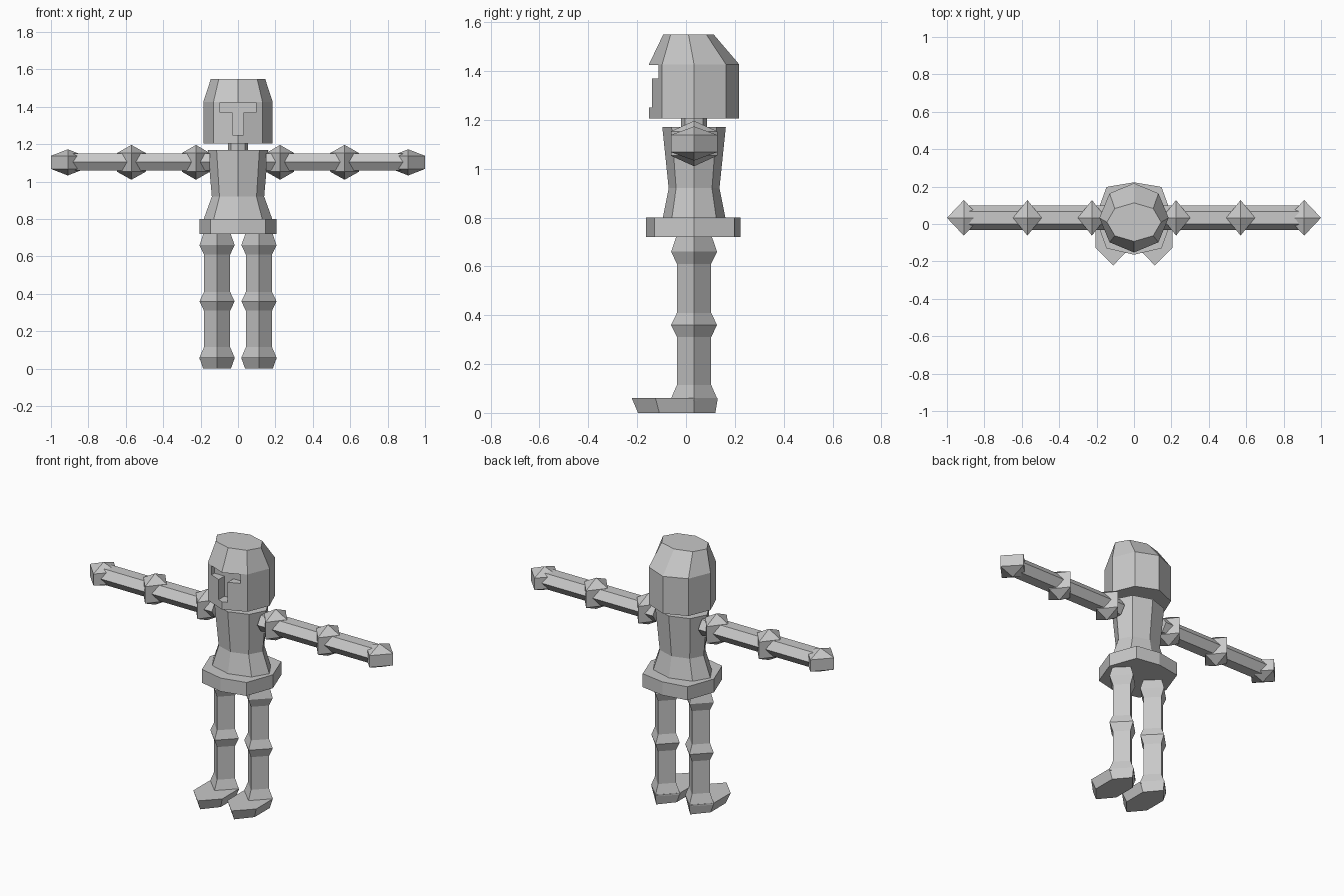
import bpy, bmesh, math

if "Cube" in bpy.data.objects:
    bpy.data.objects.remove(bpy.data.objects["Cube"])

CY = 0.033  # depth of the body axis

grey = bpy.data.materials.new("light_grey")
grey.diffuse_color = (0.58, 0.58, 0.58, 1)
grey.use_nodes = True
grey.node_tree.nodes["Principled BSDF"].inputs["Base Color"].default_value = grey.diffuse_color


def loft(name, rings):
    """Skin a list of equally sized point rings; single-point rings become tips."""
    bm = bmesh.new()
    loops = [[bm.verts.new(p) for p in r] for r in rings]
    for a, b in zip(loops, loops[1:]):
        n = max(len(a), len(b))
        for i in range(n):
            j = (i + 1) % n
            if len(a) == 1:
                bm.faces.new((a[0], b[j], b[i]))
            elif len(b) == 1:
                bm.faces.new((a[i], a[j], b[0]))
            else:
                bm.faces.new((a[i], a[j], b[j], b[i]))
    for end in (loops[0], loops[-1]):
        if len(end) > 2:
            bm.faces.new(end)
    bmesh.ops.recalc_face_normals(bm, faces=bm.faces)
    me = bpy.data.meshes.new(name)
    bm.to_mesh(me)
    bm.free()
    me.materials.append(grey)
    ob = bpy.data.objects.new(name, me)
    bpy.context.collection.objects.link(ob)
    return ob


def ring(n, z, rx, ry, cx=0, cy=CY):
    return [(cx + rx * math.cos(math.tau * i / n),
             cy + ry * math.sin(math.tau * i / n), z) for i in range(n)]


# Helmet with a T-shaped visor recess
helmet = loft("helmet", [ring(8, 1.205, .185, .185), ring(8, 1.427, .185, .185),
                         ring(8, 1.55, .145, .103, cy=.01)])
tee = [(-.03, 1.25), (.03, 1.25), (.03, 1.37), (.095, 1.37),
       (.095, 1.424), (-.095, 1.424), (-.095, 1.37), (-.03, 1.37)]
cutter = loft("visor_cutter", [[(x, y, z) for x, z in tee] for y in (-.3, -.085)])
cutter.hide_render = True
cut = helmet.modifiers.new("visor", 'BOOLEAN')
cut.operation, cut.object, cut.solver = 'DIFFERENCE', cutter, 'EXACT'
bpy.context.view_layer.objects.active = helmet
bpy.ops.object.modifier_apply(modifier=cut.name)
bpy.data.objects.remove(cutter)

# Neck, torso and belt
loft("neck", [ring(8, 1.15, .053, .053), ring(8, 1.22, .053, .053)])
loft("torso", [ring(8, .79, .187, .13), ring(8, .92, .14, .104), ring(8, 1.17, .162, .13)])
belt = [(0, .19), (.147, .165), (.207, 0), (.147, -.163),
        (0, -.197), (-.147, -.163), (-.207, 0), (-.147, .165)]
loft("belt", [[(x, y + CY, z) for x, y in belt] for z in (.72, .80)])


def arm_joint(name, x, r, tip, band):
    """Upright diamond block with pyramid caps."""
    loft(name, [[(x, CY, 1.103 - tip)], ring(4, 1.103 - band, r, .095, x),
                ring(4, 1.103 + band, r, .095, x), [(x, CY, 1.103 + tip)]])


def foot_ring(cx, z, s):
    pts = [(0, .13), (.095, CY), (.095, -.125), (0, -.222), (-.095, -.125), (-.095, CY)]
    return [(cx + x * s, CY + (y - CY) * (.9 if s < 1 else 1), z) for x, y in pts]


for side, s in (("left", -1), ("right", 1)):
    # Arm: six-sided bar with three joints
    bar = [(CY + .066 * math.cos(math.tau * i / 6),
            1.105 + .054 * math.sin(math.tau * i / 6)) for i in range(6)]
    loft(side + "_arm", [[(s * x, y, z) for y, z in bar] for x in (.15, .92)])
    arm_joint(side + "_shoulder", s * .225, .075, .093, .05)
    arm_joint(side + "_elbow", s * .57, .077, .093, .05)
    arm_joint(side + "_hand", s * .91, .09, .07, .035)

    # Leg: four-sided column flaring at hip, knee and ankle
    cx = s * .112
    profile = [(.05, .094), (.06, .094), (.115, .07), (.31, .07), (.36, .094),
               (.41, .07), (.61, .07), (.66, .094), (.73, .07)]
    loft(side + "_leg", [ring(4, z, r, r, cx) for z, r in profile])

    # Foot with a pointed toe and tapered sole
    loft(side + "_foot", [foot_ring(cx, 0, .78), foot_ring(cx, .06, 1)])
